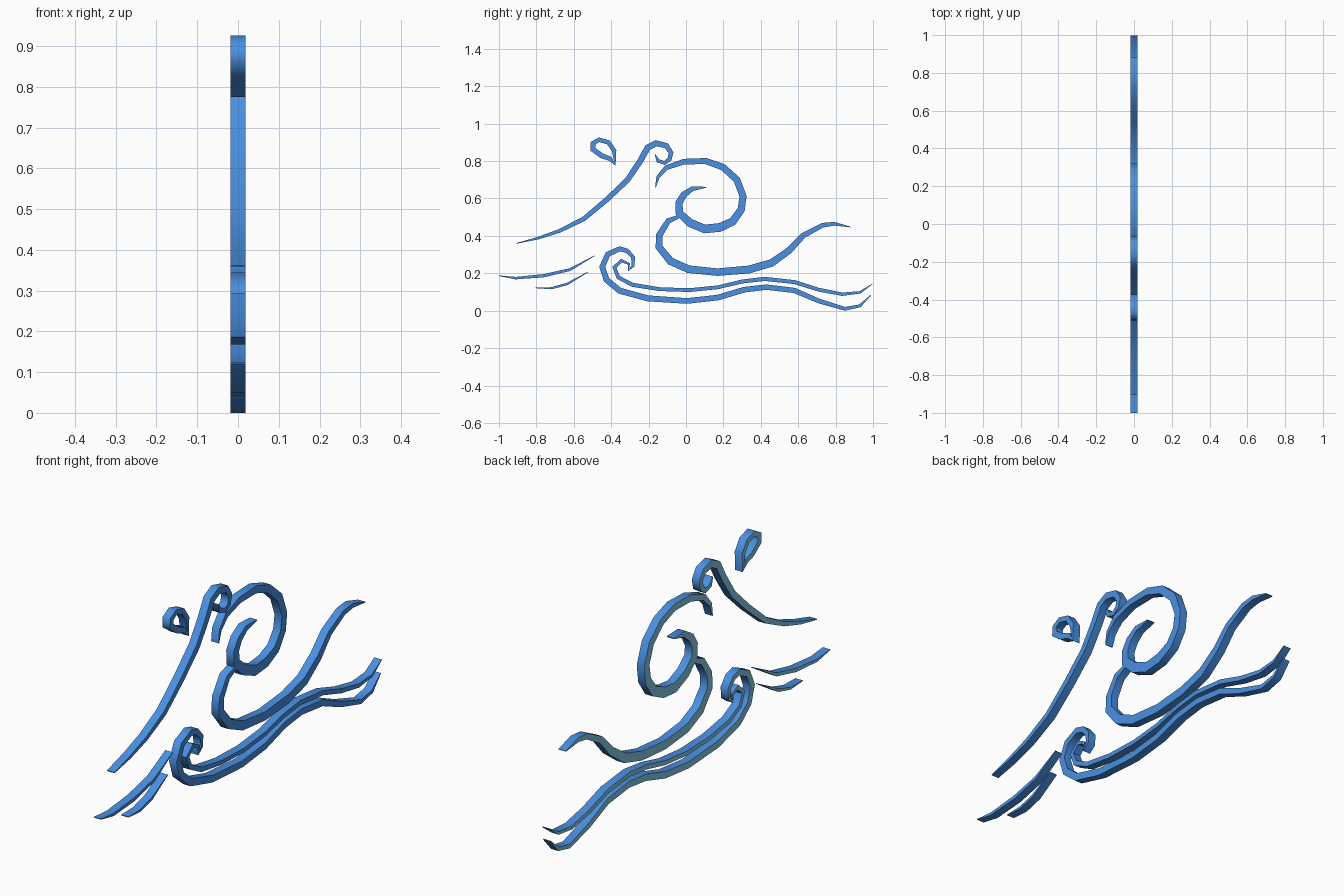
import bpy, bmesh, math
from mathutils import Vector

HALF = 0.0185  # half thickness along x


def material(name, rgb):
    m = bpy.data.materials.new(name)
    m.diffuse_color = (*rgb, 1)
    return m


blue = material("wave blue", (0.069, 0.279, 0.760))
pale = material("pale sky blue", (0.242, 0.617, 0.831))


def ribbon(name, pts, closed=False):
    """Flat tapered stroke in the y-z plane; pts are (y, z, width)."""
    bm = bmesh.new()
    n = len(pts)
    rings = []
    for i, (y, z, w) in enumerate(pts):
        p = Vector((y, z))
        a = Vector(pts[i - 1][:2]) if i or closed else p
        b = Vector(pts[(i + 1) % n][:2]) if i < n - 1 or closed else p
        d0, d1 = (p - a).normalized(), (b - p).normalized()
        t = (d0 + d1).normalized()
        nrm = Vector((-t.y, t.x)) * w / 2
        l, r = p + nrm, p - nrm
        rings.append([bm.verts.new((x, q.x, q.y))
                      for x, q in ((HALF, l), (HALF, r), (-HALF, r), (-HALF, l))])
    for i in range(n if closed else n - 1):
        r0, r1 = rings[i], rings[(i + 1) % n]
        for k in range(4):
            j = (k + 1) % 4
            bm.faces.new((r0[k], r0[j], r1[j], r1[k]))
    if not closed:
        bm.faces.new(rings[0][::-1])
        bm.faces.new(rings[-1])
    bmesh.ops.recalc_face_normals(bm, faces=bm.faces)
    bm.normal_update()
    # Pale colour on the back face, smooth along the curve with sharp rims
    for f in bm.faces:
        f.smooth = True
        f.material_index = 1 if f.normal.x < -0.9 else 0
    for e in bm.edges:
        e.smooth = e.calc_face_angle(0) < math.radians(60)
    me = bpy.data.meshes.new(name)
    bm.to_mesh(me)
    bm.free()
    me.materials.append(blue)
    me.materials.append(pale)
    ob = bpy.data.objects.new(name, me)
    bpy.context.collection.objects.link(ob)


# Long rising back of the wave with a small curl at its crest
ribbon("wave_back", [
    (-.905, .36, .004), (-.79, .388, .014), (-.675, .427, .02), (-.545, .492, .025),
    (-.42, .597, .028), (-.312, .70, .03), (-.245, .80, .032), (-.205, .872, .034),
    (-.16, .895, .033), (-.105, .882, .03), (-.08, .845, .026), (-.088, .81, .024),
    (-.115, .79, .022), (-.15, .802, .02), (-.165, .835, .004)])

# Large spiral
ribbon("large_spiral", [
    (-.163, .66, .004), (-.15, .715, .018), (-.105, .765, .026), (-.01, .797, .03),
    (.105, .80, .033), (.197, .768, .036), (.272, .70, .038), (.305, .612, .038),
    (.295, .54, .04), (.25, .477, .044), (.18, .445, .047), (.10, .437, .047),
    (.02, .47, .045), (-.035, .522, .043), (-.038, .575, .04), (-.012, .62, .035),
    (.035, .653, .026), (.11, .66, .004)])

# Sweeping base of the spiral
ribbon("sweeping_base", [
    (-.035, .505, .018), (-.095, .48, .03), (-.142, .405, .036), (-.144, .34, .04),
    (-.083, .265, .042), (.013, .222, .041), (.168, .206, .04), (.335, .22, .042),
    (.457, .255, .041), (.553, .323, .036), (.628, .403, .03), (.73, .457, .025),
    (.793, .465, .02), (.88, .447, .003)])

# Lower outer stroke with curl
ribbon("lower_wave_outer", [
    (-.31, .213, .004), (-.283, .24, .016), (-.283, .285, .022), (-.315, .32, .025),
    (-.355, .331, .027), (-.418, .302, .03), (-.448, .235, .032), (-.425, .165, .033),
    (-.355, .107, .033), (-.205, .066, .032), (.005, .052, .03), (.17, .07, .03),
    (.31, .112, .03), (.43, .126, .029), (.58, .108, .028), (.71, .052, .025),
    (.85, .01, .02), (.93, .026, .016), (.99, .085, .003)])

# Lower inner stroke with curl
ribbon("lower_wave_inner", [
    (-.308, .22, .004), (-.305, .25, .014), (-.345, .268, .02), (-.383, .232, .022),
    (-.362, .178, .022), (-.285, .138, .022), (-.14, .115, .02), (.02, .11, .02),
    (.17, .125, .02), (.30, .156, .021), (.42, .17, .022), (.58, .153, .021),
    (.71, .112, .02), (.835, .088, .018), (.93, .098, .013), (.997, .143, .003)])

# Two loose strokes at the left
ribbon("left_stroke_upper", [
    (-1.0, .187, .003), (-.91, .174, .013), (-.76, .187, .017), (-.62, .22, .015),
    (-.49, .293, .003)])
ribbon("left_stroke_lower", [
    (-.805, .122, .003), (-.72, .12, .011), (-.635, .143, .013), (-.525, .206, .003)])

# Hollow water drop
ribbon("water_drop", [
    (-.380, .783, .018), (-.405, .812, .024), (-.45, .828, .027), (-.497, .862, .03),
    (-.497, .895, .028), (-.465, .914, .025), (-.415, .90, .025), (-.384, .855, .024)],
    closed=True)
